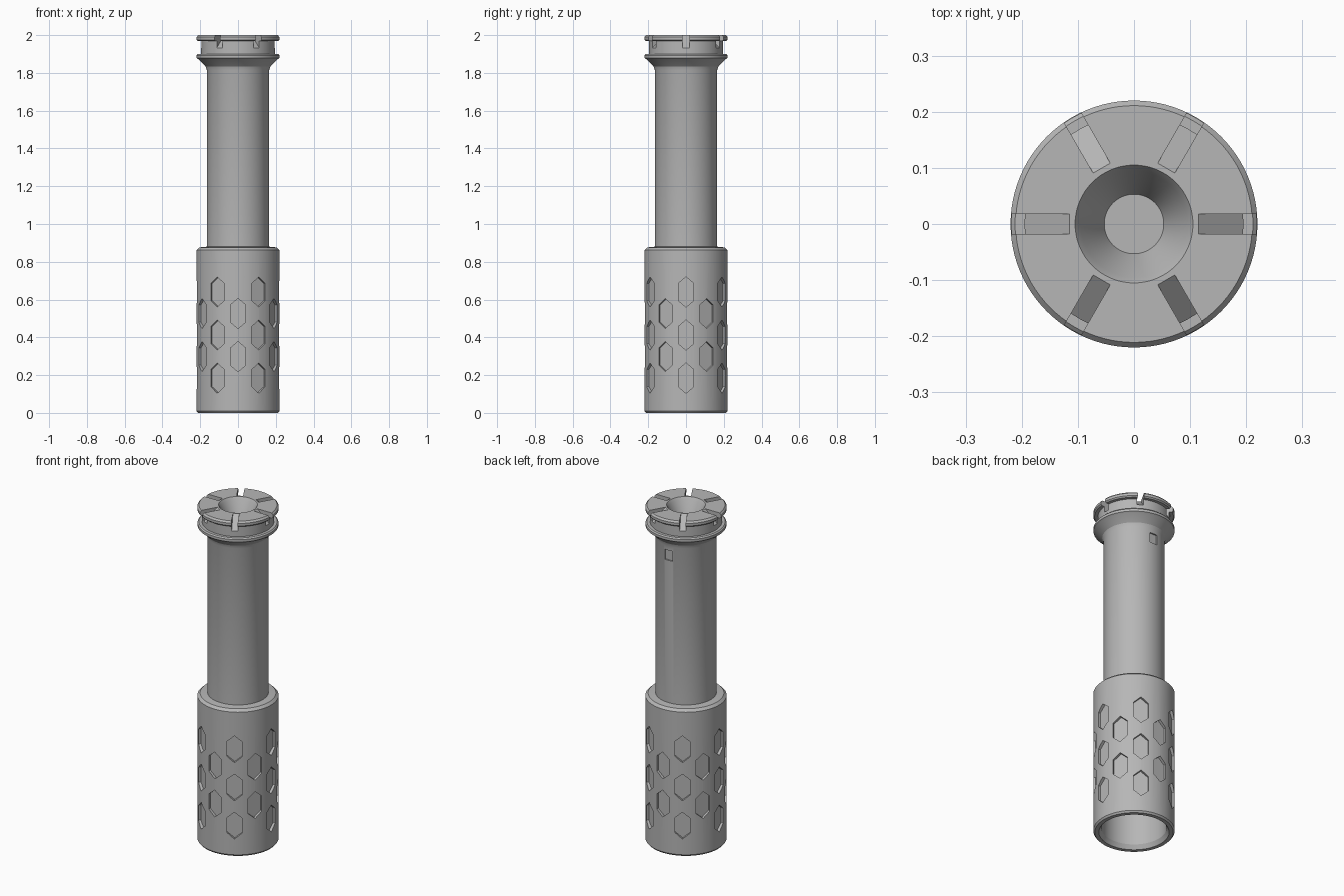
import bpy, bmesh, math
from mathutils import Matrix, Vector

cube = bpy.data.objects.get("Cube")
if cube:
    bpy.data.objects.remove(cube, do_unlink=True)

SEGMENTS = 96

steel = bpy.data.materials.new("grey_metal")
steel.use_nodes = True
GREY = (0.47, 0.47, 0.47, 1)
steel.diffuse_color = GREY
steel.node_tree.nodes["Principled BSDF"].inputs["Base Color"].default_value = GREY


def finish(bm, name):
    bmesh.ops.recalc_face_normals(bm, faces=bm.faces)
    mesh = bpy.data.meshes.new(name)
    bm.to_mesh(mesh)
    bm.free()
    mesh.materials.append(steel)
    obj = bpy.data.objects.new(name, mesh)
    bpy.context.collection.objects.link(obj)
    return obj


def lathe(name, profile):
    """Spin an (r, z) outline around the z axis."""
    bm = bmesh.new()
    verts = [bm.verts.new((r, 0, z)) for r, z in profile]
    edges = [bm.edges.new(pair) for pair in zip(verts, verts[1:])]
    bmesh.ops.spin(bm, geom=verts + edges, cent=(0, 0, 0), axis=(0, 0, 1),
                   angle=math.tau, steps=SEGMENTS, use_duplicate=False)
    bmesh.ops.remove_doubles(bm, verts=bm.verts, dist=1e-4)
    return finish(bm, name)


def add_prism(bm, start, offset, angle):
    """Extrude a polygon by offset, then turn it around the z axis."""
    turn = Matrix.Rotation(angle, 3, 'Z')
    near = [bm.verts.new(turn @ Vector(p)) for p in start]
    far = [bm.verts.new(turn @ (Vector(p) + Vector(offset))) for p in start]
    bm.faces.new(near)
    bm.faces.new(far[::-1])
    for i in range(len(near)):
        j = (i + 1) % len(near)
        bm.faces.new((near[j], near[i], far[i], far[j]))


# Whole turned body: sleeve, shaft, collar, head, top funnel, lower bore
body = lathe("turned_tube", [
    (0, 0.80), (0.175, 0.80), (0.175, 0.025), (0.19, 0),
    (0.212, 0), (0.22, 0.01),
    (0.22, 0.862), (0.205, 0.876), (0.165, 0.88),
    (0.165, 1.815), (0.172, 1.835), (0.21, 1.872),
    (0.219, 1.878), (0.219, 1.893), (0.212, 1.9), (0.195, 1.9),
    (0.195, 1.968), (0.213, 1.968), (0.22, 1.975), (0.22, 1.99), (0.211, 2.0),
    (0.105, 2.0), (0.095, 1.985), (0.053, 1.89), (0, 1.89),
])

cuts = bmesh.new()

# Staggered hexagon grip pockets in twelve columns
hexagon = [(0, 0.08), (0.041, 0.045), (0.041, -0.045),
           (0, -0.08), (-0.041, -0.045), (-0.041, 0.045)]
for column in range(12):
    rows = (0.184, 0.412, 0.64) if column % 2 == 0 else (0.298, 0.526)
    for z in rows:
        add_prism(cuts, [(0.203, u, z + v) for u, v in hexagon],
                  (0.05, 0, 0), column * math.tau / 12)

# Six sloping drive slots in the head
slot = [(0.115, 2.0), (0.2, 1.928), (0.26, 1.928), (0.26, 2.05), (0.115, 2.05)]
for i in range(6):
    add_prism(cuts, [(r, -0.0175, z) for r, z in slot],
              (0, 0.035, 0), i * math.tau / 6)

# Small locating flat on the back of the shaft
flat = [(0.157, -0.025, 1.73), (0.157, 0.025, 1.73),
        (0.157, 0.025, 1.79), (0.157, -0.025, 1.79)]
add_prism(cuts, flat, (0.05, 0, 0), math.pi / 2)

cutter = finish(cuts, "pocket_cutter")
cutter.hide_render = True

# Cut the pockets, then shade smooth with sharp edges kept
bpy.ops.object.select_all(action='DESELECT')
body.select_set(True)
bpy.context.view_layer.objects.active = body
mod = body.modifiers.new("pockets", 'BOOLEAN')
mod.operation = 'DIFFERENCE'
mod.solver = 'EXACT'
mod.object = cutter
bpy.ops.object.modifier_apply(modifier=mod.name)
bpy.data.objects.remove(cutter, do_unlink=True)
bpy.ops.object.shade_smooth_by_angle(angle=math.radians(25))
